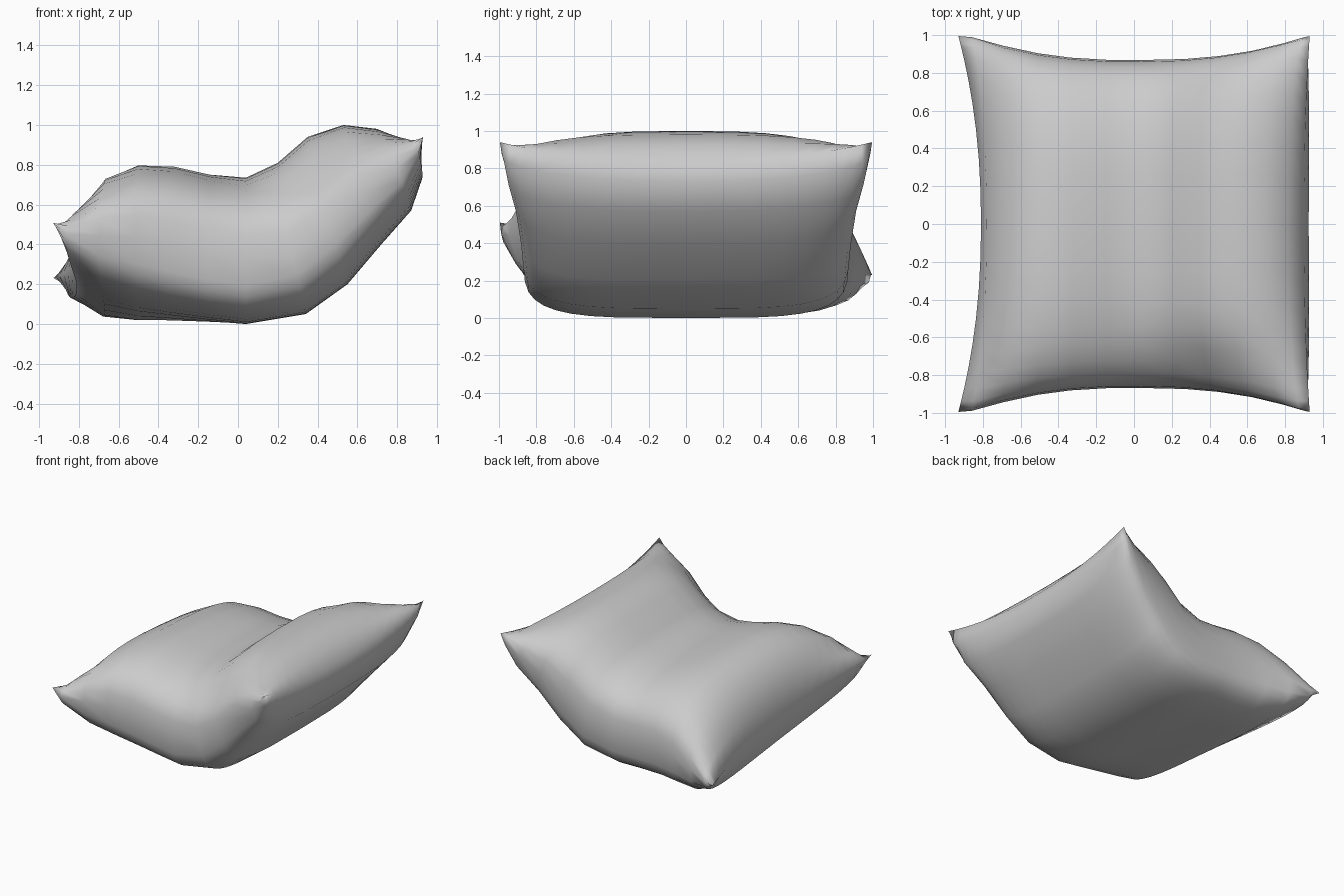
import bpy, bmesh
from math import sin, cos, pi, exp

if "Cube" in bpy.data.objects:
    bpy.data.objects.remove(bpy.data.objects["Cube"])

# Centre-line profile of the bent cushion: upper and lower (x, z) per station, left to right
TOP = [(-.81, .36), (-.78, .53), (-.66, .71), (-.5, .785), (-.32, .785), (-.14, .75), (.04, .735),
       (.2, .81), (.35, .94), (.53, 1.0), (.7, .98), (.82, .925), (.90, .83)]
BOTTOM = [(-.81, .36), (-.81, .18), (-.67, .07), (-.5, .04), (-.35, .03), (-.15, .015), (.04, .0),
          (.34, .05), (.55, .2), (.72, .4), (.87, .57), (.925, .73), (.90, .83)]
SEGMENTS = 36
LAST = len(TOP) - 1


def spow(a, p):
    return (abs(a) ** p) * (1 if a >= 0 else -1)


def section(i):
    """Closed rounded cross-section that becomes wide and pointed at both ends."""
    (tx, tz), (bx, bz) = TOP[i], BOTTOM[i]
    s = 2 * i / LAST - 1
    left = s < 0
    seam_x, seam_z = (tx + bx) / 2, tz * .45 + bz * .55
    width = .868 + .127 * min(1, abs(seam_x) / (.81 if left else .90)) ** 2.6
    pull = abs(s) ** 3.5
    twist = max(0, -s) ** 1.3 * .14
    points = []
    for k in range(SEGMENTS):
        a = 2 * pi * k / SEGMENTS
        n_mid = 2.9 if sin(a) > 0 else 4
        n = n_mid + ((1.8 if left else 2.3) - n_mid) * abs(s) ** 3
        v, h = spow(cos(a), 2 / n), spow(sin(a), 2 / n)
        if i in (0, LAST):
            v, h = cos(a), 0
        ex, ez = (tx, tz) if h >= 0 else (bx, bz)
        x = seam_x + (ex - seam_x) * abs(h)
        z = seam_z + (ez - seam_z) * abs(h)
        # stretched corners and the twisted left end
        corner = abs(v) ** 2.2 * pull
        x += corner * (-.12 if left else .03)
        z += corner * (.01 if left else .11) - twist * v
        # fold dent on the front upper edge
        if h > 0:
            z -= .1 * exp(-((x - .38) / .2) ** 2 - ((v + .9) / .2) ** 2)
        points.append((x, v * width, max(z, 0)))
    return points


# Cushion skin lofted through the sections; the end sections fold flat into seams
bm = bmesh.new()
rings = [[bm.verts.new(p) for p in section(i)] for i in range(LAST + 1)]
for r0, r1 in zip(rings, rings[1:]):
    for k in range(SEGMENTS):
        j = (k + 1) % SEGMENTS
        bm.faces.new((r0[k], r0[j], r1[j], r1[k]))
bmesh.ops.remove_doubles(bm, verts=bm.verts, dist=.0005)
bmesh.ops.recalc_face_normals(bm, faces=bm.faces)
for f in bm.faces:
    f.smooth = True
mesh = bpy.data.meshes.new("cushion")
bm.to_mesh(mesh)
bm.free()
cushion = bpy.data.objects.new("cushion", mesh)
bpy.context.collection.objects.link(cushion)
